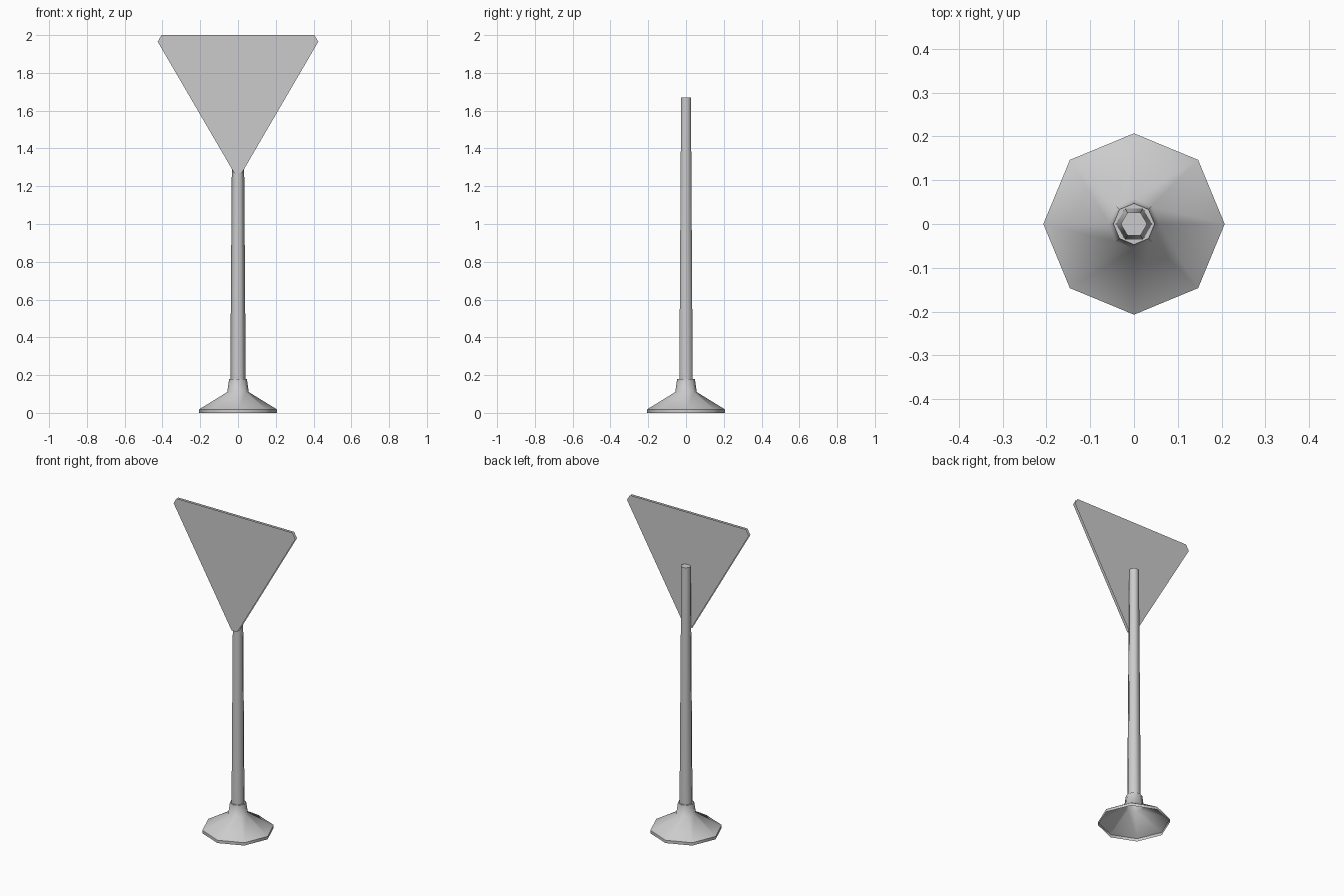
import bpy
import bmesh
import math

cube = bpy.data.objects.get("Cube")
if cube:
    bpy.data.objects.remove(cube, do_unlink=True)

# Single grey finish
grey = bpy.data.materials.new("light_grey")
grey.use_nodes = True
colour = (0.6, 0.6, 0.6, 1)
grey.diffuse_color = colour
grey.node_tree.nodes["Principled BSDF"].inputs["Base Color"].default_value = colour


def finish(name, bm, smooth_angle=None):
    mesh = bpy.data.meshes.new(name)
    bm.to_mesh(mesh)
    bm.free()
    mesh.materials.append(grey)
    obj = bpy.data.objects.new(name, mesh)
    bpy.context.collection.objects.link(obj)
    if smooth_angle:
        bpy.ops.object.select_all(action='DESELECT')
        obj.select_set(True)
        bpy.context.view_layer.objects.active = obj
        bpy.ops.object.shade_smooth_by_angle(angle=math.radians(smooth_angle))
    return obj


def turned(name, profile, sides, smooth_angle):
    """Stack rings of (radius, height), open below and capped on top."""
    bm = bmesh.new()
    rings = []
    for radius, z in profile:
        rings.append([bm.verts.new((radius * math.cos(math.tau * i / sides),
                                    radius * math.sin(math.tau * i / sides), z))
                      for i in range(sides)])
    for low, high in zip(rings, rings[1:]):
        for i in range(sides):
            j = (i + 1) % sides
            bm.faces.new((low[i], low[j], high[j], high[i]))
    bm.faces.new(rings[-1])
    return finish(name, bm, smooth_angle)


# Hollow eight-sided foot with a collar
turned("base", [(0.207, 0), (0.207, 0.018), (0.057, 0.11), (0.047, 0.18)], 8, 50)

# Tapered six-sided post
turned("post", [(0.041, 0.17), (0.03, 1.67)], 6, 65)

# Triangular sign with clipped corners: a front sheet and a back sheet
half = [(0.02, 1.27), (0.425, 1.965), (0.405, 2.0)]
outline = half + [(-x, z) for x, z in reversed(half)]
for name, y, points in (("sign_front", -0.035, outline),
                        ("sign_back", -0.019, outline[::-1])):
    bm = bmesh.new()
    bm.faces.new([bm.verts.new((x, y, z)) for x, z in points])
    finish(name, bm)
